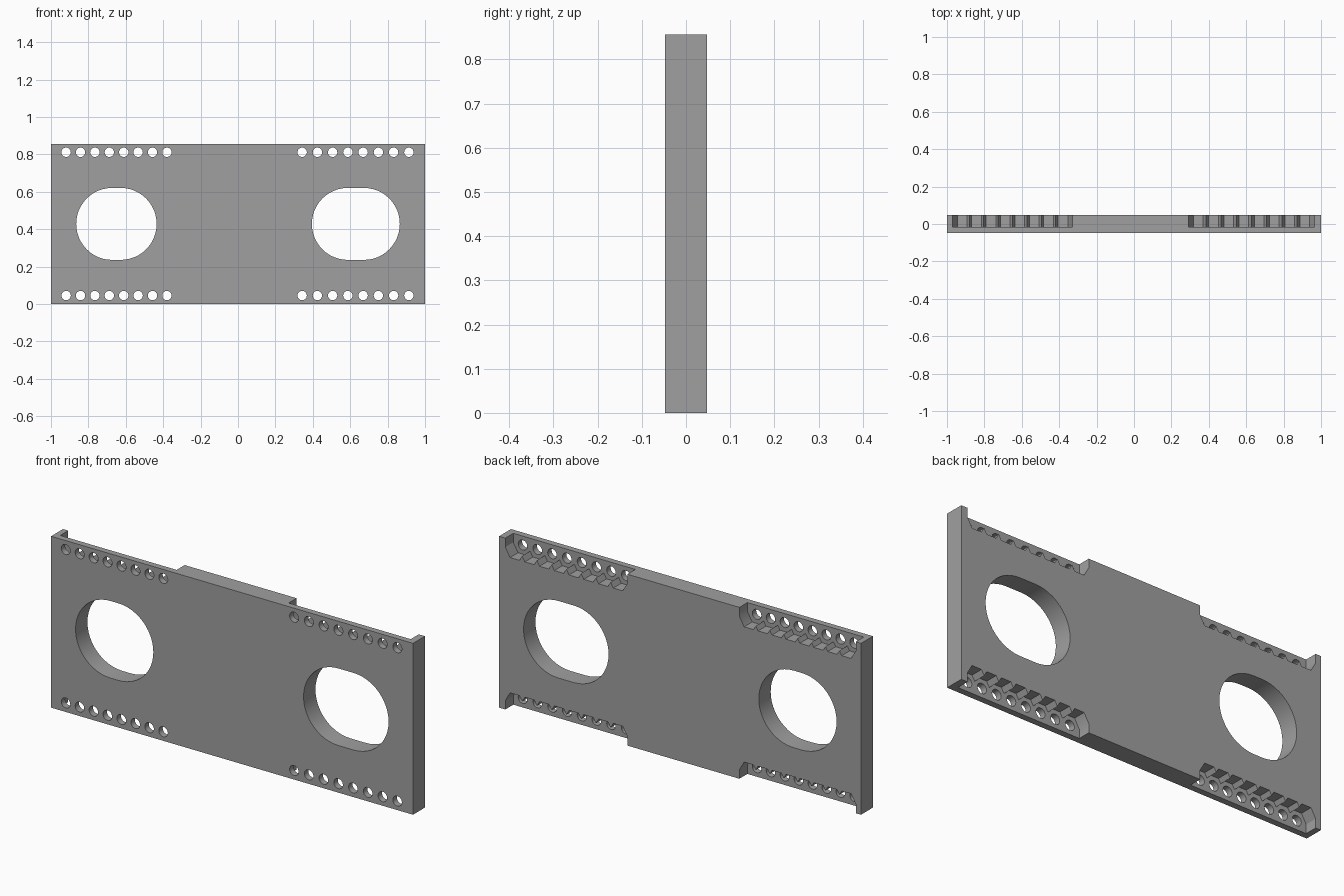
import bpy, bmesh, math

if "Cube" in bpy.data.objects:
    bpy.data.objects.remove(bpy.data.objects["Cube"])

W, H, D = 2.0, 0.856, 0.094      # plate width, height, thickness
FLOOR = -0.016                   # y of the nut pocket floors
HOLE_Z = 0.045                   # bolt row distance from the plate edge
HOLE_R, NUT_R = 0.025, 0.052
ROWS = [(-0.919, 0.077), (0.343, 0.0815)]        # first bolt x, pitch
SLOTS = [(-0.865, -0.435), (0.395, 0.865)]       # slot x range
SLOT_R = 0.1925
N = 8


def prism(bm, pts, y0, y1):
    """Extrude an (x, z) outline from y0 to y1."""
    face = bm.faces.new([bm.verts.new((x, y0, z)) for x, z in pts])
    out = bmesh.ops.extrude_face_region(bm, geom=[face])
    new = [v for v in out["geom"] if isinstance(v, bmesh.types.BMVert)]
    bmesh.ops.translate(bm, verts=new, vec=(0, y1 - y0, 0))


def arc(cx, cz, r, a0, a1, n):
    return [(cx + r * math.cos(math.radians(a0 + (a1 - a0) * i / n)),
             cz + r * math.sin(math.radians(a0 + (a1 - a0) * i / n)))
            for i in range(n + 1)]


def make(name, build):
    bm = bmesh.new()
    build(bm)
    bmesh.ops.recalc_face_normals(bm, faces=bm.faces)
    me = bpy.data.meshes.new(name)
    bm.to_mesh(me)
    bm.free()
    ob = bpy.data.objects.new(name, me)
    bpy.context.collection.objects.link(ob)
    return ob


def plate_body(bm):
    prism(bm, [(-W/2, 0), (W/2, 0), (W/2, H), (-W/2, H)], -D/2, D/2)


def pockets(bm):
    # Row of overlapping hexagonal nut seats, open to the plate edge and back
    s = math.sqrt(3)
    for x0, pitch in ROWS:
        xe = x0 + pitch * (N - 1)
        pts = [(x0 - NUT_R, -0.1), (x0 - NUT_R, HOLE_Z)]
        for i in range(N):
            x = x0 + pitch * i
            pts += [(x - NUT_R/2, HOLE_Z + NUT_R*s/2),
                    (x + NUT_R/2, HOLE_Z + NUT_R*s/2)]
            if i < N - 1:
                pts.append((x + pitch/2, HOLE_Z + (NUT_R - pitch/2)*s))
        pts += [(xe + NUT_R, HOLE_Z), (xe + NUT_R, -0.1)]
        prism(bm, pts, FLOOR, 0.2)
        prism(bm, [(x, H - z) for x, z in pts], FLOOR, 0.2)


def through_holes(bm):
    # Bolt holes
    for x0, pitch in ROWS:
        for i in range(N):
            for z in (HOLE_Z, H - HOLE_Z):
                prism(bm, arc(x0 + pitch*i, z, HOLE_R, 0, 360, 24)[:-1], -0.2, 0.2)
    # Large rounded slots
    for a, b in SLOTS:
        pts = (arc(b - SLOT_R, H/2, SLOT_R, -90, 90, 24)
               + arc(a + SLOT_R, H/2, SLOT_R, 90, 270, 24))
        prism(bm, pts, -0.2, 0.2)


plate = make("mounting_plate", plate_body)
cutters = [make("nut_pocket_cutter", pockets), make("hole_cutter", through_holes)]
bpy.context.view_layer.objects.active = plate
plate.select_set(True)
for c in cutters:
    c.hide_render = True
    mod = plate.modifiers.new(c.name, "BOOLEAN")
    mod.operation, mod.solver, mod.object = "DIFFERENCE", "EXACT", c
    bpy.ops.object.modifier_apply(modifier=mod.name)
for c in cutters:
    bpy.data.objects.remove(c, do_unlink=True)

grey = bpy.data.materials.new("grey")
grey.diffuse_color = (0.35, 0.35, 0.35, 1)
grey.use_nodes = True
grey.node_tree.nodes["Principled BSDF"].inputs["Base Color"].default_value = grey.diffuse_color
plate.data.materials.clear()
plate.data.materials.append(grey)
bpy.ops.object.shade_smooth_by_angle(angle=math.radians(30))
